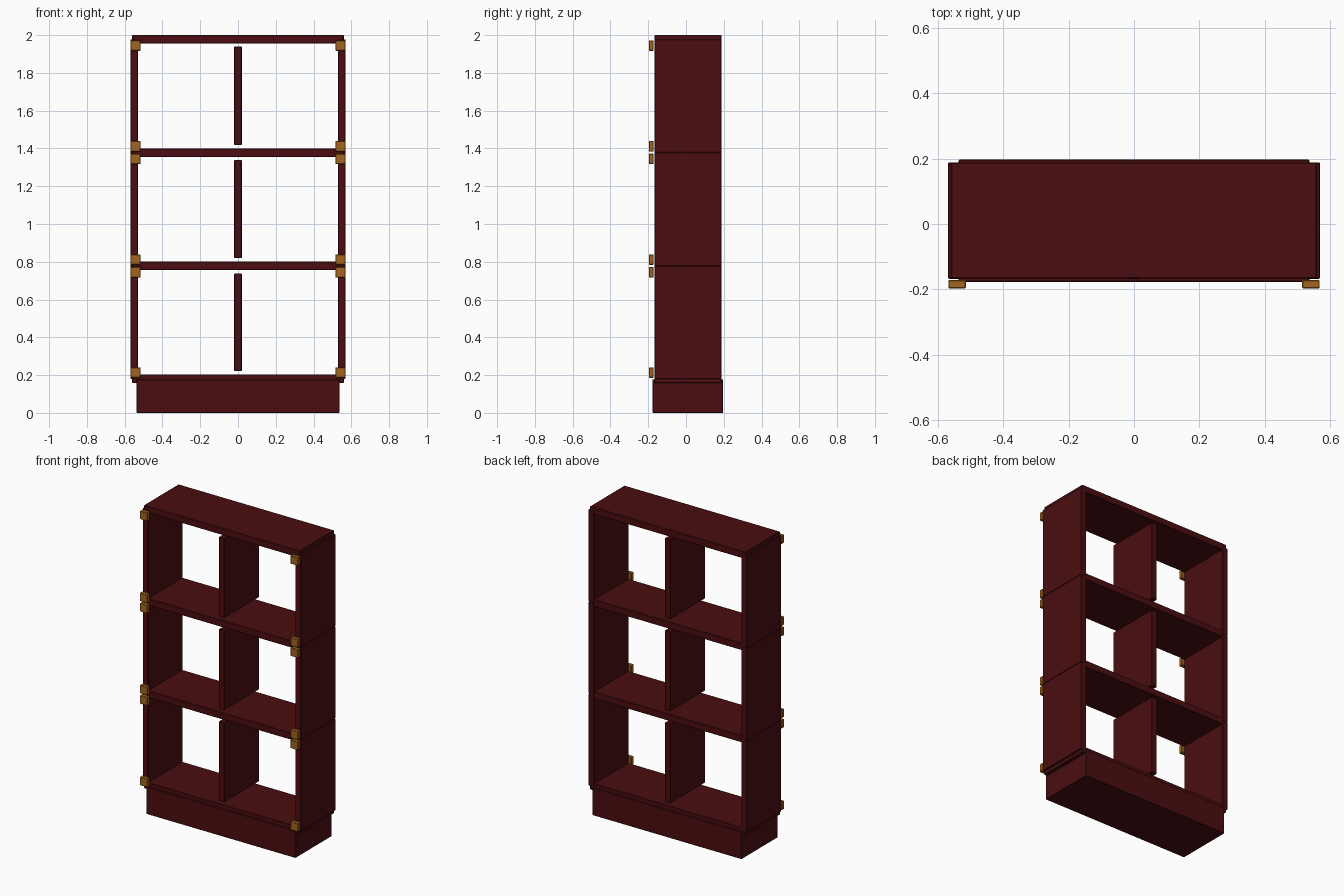
import bpy
import bmesh
from mathutils import Matrix, Vector

if "Cube" in bpy.data.objects:
    bpy.data.objects.remove(bpy.data.objects["Cube"], do_unlink=True)


def make_material(name, rgb):
    mat = bpy.data.materials.new(name)
    mat.use_nodes = True
    mat.diffuse_color = (*rgb, 1)
    mat.node_tree.nodes["Principled BSDF"].inputs["Base Color"].default_value = (*rgb, 1)
    return mat


WOOD = make_material("dark red wood", (0.07, 0.004, 0.005))
BRASS = make_material("aged brass", (0.36, 0.13, 0.014))


def box(name, x, y, z, mat, bevel=0.003):
    """Box spanning the given (min, max) ranges, with lightly chamfered edges."""
    centre = Vector([(a + b) / 2 for a, b in (x, y, z)])
    size = Vector([b - a for a, b in (x, y, z)])
    bm = bmesh.new()
    bmesh.ops.create_cube(bm, size=1, matrix=Matrix.LocRotScale(None, None, size))
    bmesh.ops.bevel(bm, geom=bm.edges[:], offset=bevel, segments=1, affect='EDGES')
    mesh = bpy.data.meshes.new(name)
    bm.to_mesh(mesh)
    bm.free()
    mesh.materials.append(mat)
    obj = bpy.data.objects.new(name, mesh)
    obj.location = centre
    bpy.context.collection.objects.link(obj)
    return obj


DEPTH = (-0.168, 0.189)
LEVELS = [0.18, 0.778, 1.378, 1.978]    # joints between the stacked tiers
HALF_BOARD = 0.0225

# Plinth
box("base_plinth", (-0.538, 0.538), (-0.177, 0.197), (0, 0.178), WOOD)

# Horizontal boards
for name, z in zip(("bottom_board", "lower_shelf", "upper_shelf", "top_board"), LEVELS):
    box(name, (-0.56, 0.56), (DEPTH[0] + 0.001, DEPTH[1] - 0.001),
        (z - HALF_BOARD, z + HALF_BOARD), WOOD)

# Side panels, divider and brass corner plates of each tier
for tier, low, high in zip(("lower", "middle", "upper"), LEVELS, LEVELS[1:]):
    box(f"{tier}_divider", (-0.02, 0.02), DEPTH, (low + 0.041, high - 0.039), WOOD)
    for side, s in (("left", 1), ("right", -1)):
        box(f"{tier}_{side}_panel", sorted((s * 0.53, s * 0.57)), DEPTH, (low, high), WOOD)
        for end, z in (("bottom", low + 0.006), ("top", high - 0.061)):
            box(f"{tier}_{side}_{end}_corner", sorted((s * 0.515, s * 0.569)),
                (-0.197, -0.171), (z, z + 0.055), BRASS)
